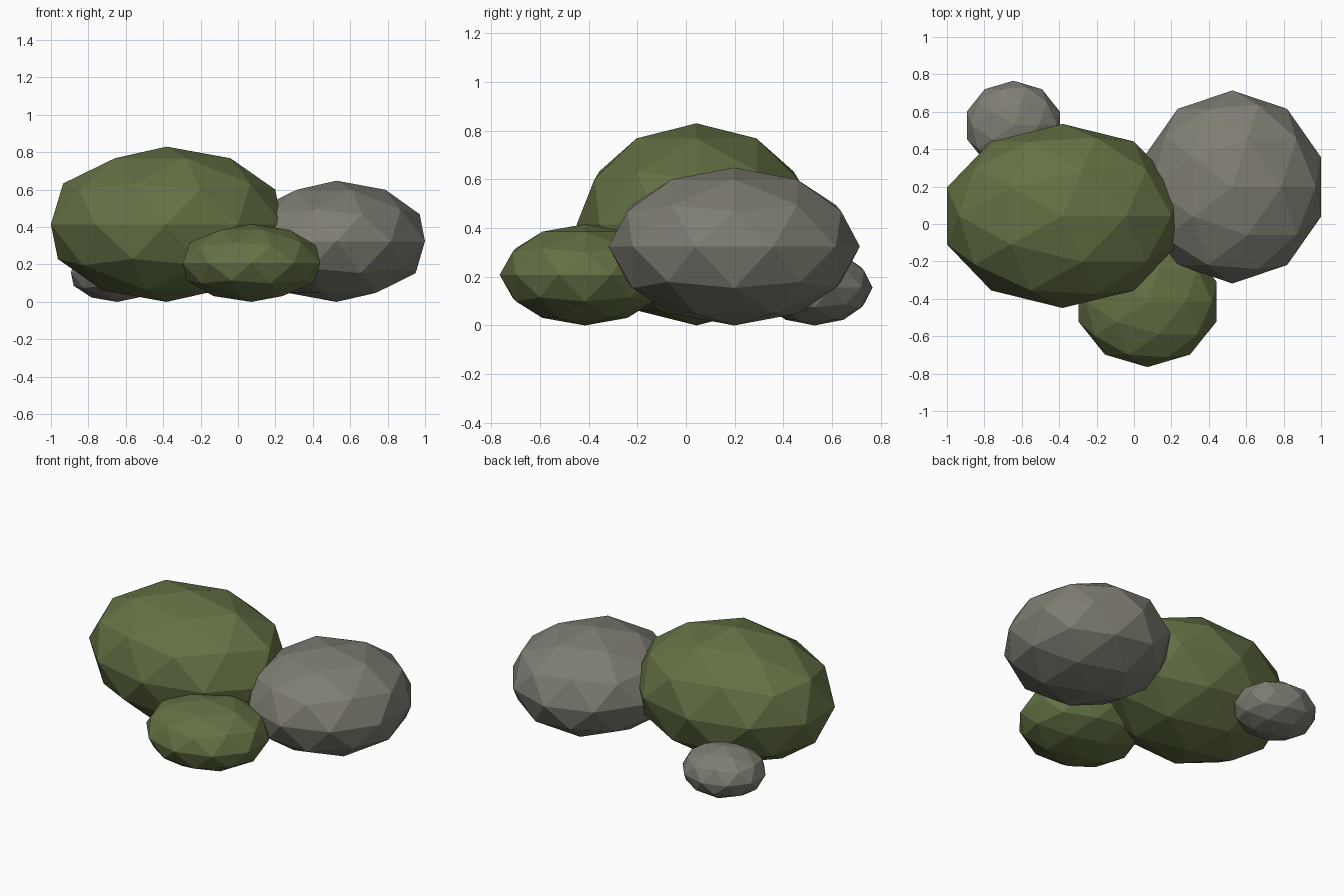
import bpy

if "Cube" in bpy.data.objects:
    bpy.data.objects.remove(bpy.data.objects["Cube"])


def make_material(name, color):
    mat = bpy.data.materials.new(name)
    mat.diffuse_color = (*color, 1.0)
    mat.use_nodes = True
    mat.node_tree.nodes["Principled BSDF"].inputs["Base Color"].default_value = mat.diffuse_color
    return mat


moss = make_material("moss green", (0.125, 0.165, 0.058))
stone = make_material("stone grey", (0.21, 0.205, 0.17))


def boulder(name, x, y, radii, mat):
    """Faceted ellipsoid resting on the ground."""
    bpy.ops.mesh.primitive_ico_sphere_add(subdivisions=2, radius=1, location=(x, y, radii[2]))
    ob = bpy.context.object
    ob.name = name
    ob.scale = radii
    bpy.ops.object.transform_apply(location=False, rotation=False, scale=True)
    ob.data.materials.append(mat)
    bpy.ops.object.shade_flat()


# Two mossy boulders
boulder("large_mossy_boulder", -0.382, 0.043, (0.65, 0.492, 0.415), moss)
boulder("small_mossy_boulder", 0.072, -0.415, (0.387, 0.35, 0.208), moss)

# Two bare stone boulders
boulder("large_grey_boulder", 0.526, 0.198, (0.498, 0.516, 0.324), stone)
boulder("small_grey_boulder", -0.645, 0.528, (0.261, 0.238, 0.156), stone)
